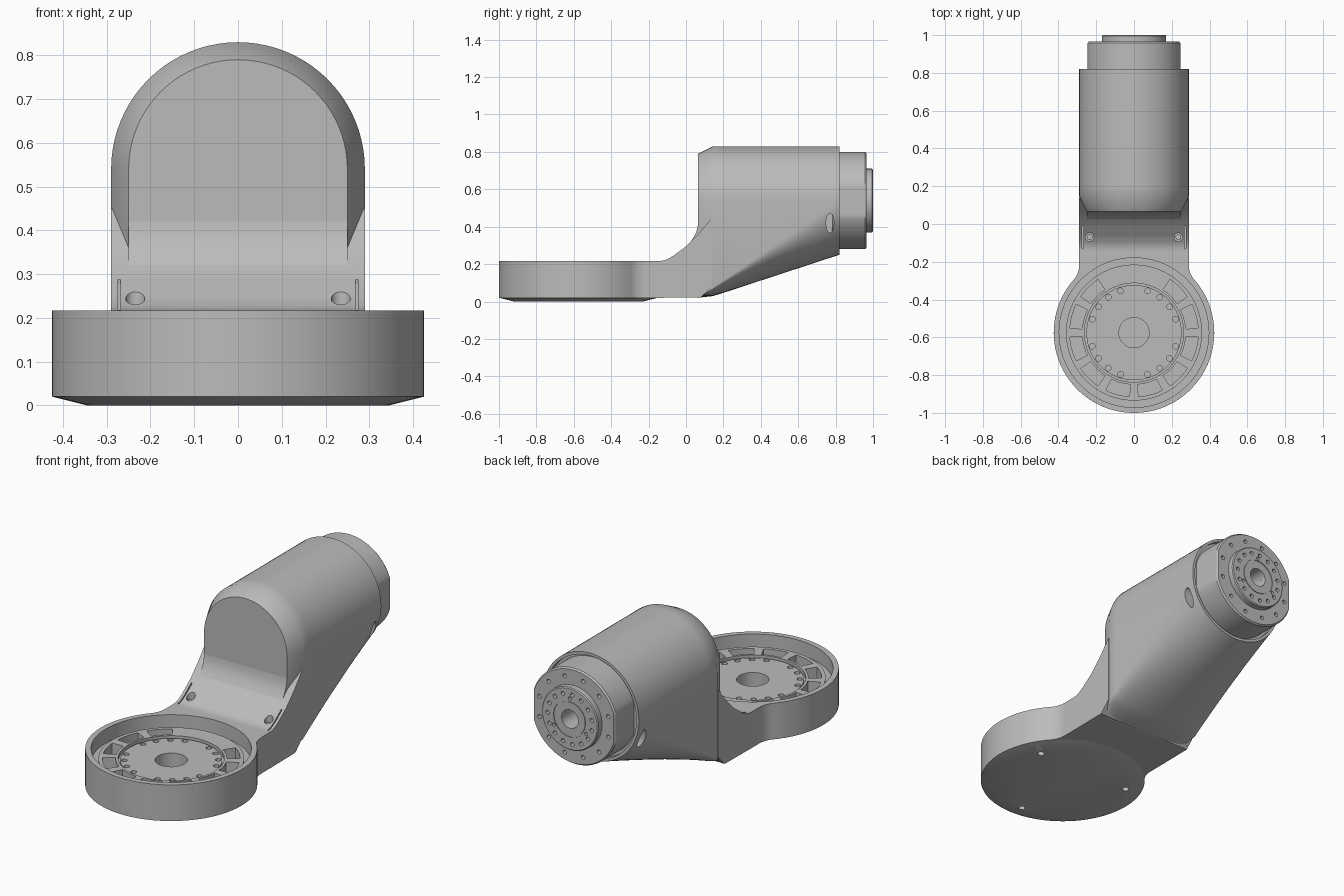
import bpy, bmesh
from math import sin, cos, pi, radians, sqrt, atan2
from mathutils import Matrix, Vector

cube = bpy.data.objects.get("Cube")
if cube:
    bpy.data.objects.remove(cube, do_unlink=True)

gray = bpy.data.materials.new("machined_gray")
gray.use_nodes = True
color = (0.5, 0.5, 0.5, 1)
gray.diffuse_color = color
gray.node_tree.nodes["Principled BSDF"].inputs["Base Color"].default_value = color

CUP = Matrix.Translation((0, -0.575, 0))
BARREL_Z = 0.54
ALONG_Y = Matrix.Translation((0, 0, BARREL_Z)) @ Matrix.Rotation(-pi / 2, 4, 'X')
HALF = 0.29


def loft(bm, rings, matrix=Matrix(), wrap=False):
    """Skin a list of point rings; cap the ends, or wrap the last to the first."""
    vs = [[bm.verts.new(matrix @ Vector(p)) for p in r] for r in rings]
    n = len(vs[0])
    pairs = list(zip(vs, vs[1:])) + ([(vs[-1], vs[0])] if wrap else [])
    for a, b in pairs:
        for i in range(n):
            j = (i + 1) % n
            bm.faces.new((a[i], a[j], b[j], b[i]))
    if not wrap:
        bm.faces.new(vs[0])
        bm.faces.new(vs[-1])


def circle(r, z, n=96, cx=0, cy=0, flat=9):
    return [(max(-flat, min(flat, cx + r * cos(2 * pi * i / n))),
             cy + r * sin(2 * pi * i / n), z) for i in range(n)]


def rod(bm, r, z0, z1, matrix, cx=0, cy=0, n=20):
    loft(bm, [circle(r, z0, n, cx, cy), circle(r, z1, n, cx, cy)], matrix)


def holes(bm, r, radius, angles, z0, z1, matrix):
    for a in angles:
        t = radians(a)
        rod(bm, r, z0, z1, matrix, radius * cos(t), radius * sin(t), 16)


def lathe(bm, profile, matrix, n=96):
    loft(bm, [[(r * cos(2 * pi * i / n), r * sin(2 * pi * i / n), z) for r, z in profile]
              for i in range(n)], matrix, True)


def side_prism(bm, pts, half):
    loft(bm, [[(x, y, z) for y, z in pts] for x in (-half, half)])


def make(name, bm, cutter=None):
    """Turn a bmesh into an object, optionally carved by a cutter bmesh."""
    bmesh.ops.recalc_face_normals(bm, faces=bm.faces)
    me = bpy.data.meshes.new(name)
    bm.to_mesh(me)
    bm.free()
    me.materials.append(gray)
    ob = bpy.data.objects.new(name, me)
    bpy.context.collection.objects.link(ob)
    if cutter:
        tool = make(name + "_cutter", cutter)
        tool.hide_render = True
        mod = ob.modifiers.new("cut", 'BOOLEAN')
        mod.operation, mod.solver, mod.object = 'DIFFERENCE', 'EXACT', tool
        bpy.context.view_layer.update()
        dg = bpy.context.evaluated_depsgraph_get()
        cut = bpy.data.meshes.new_from_object(ob.evaluated_get(dg))
        ob.modifiers.clear()
        ob.data = cut
        bpy.data.objects.remove(tool, do_unlink=True)
    for p in ob.data.polygons:
        p.use_smooth = True
    ob.data.set_sharp_from_angle(angle=radians(28))
    return ob


# Round cup, flaring with small fillets into the neck
R, F = 0.425, 0.12
fx = HALF + F
fy = sqrt((R + F) ** 2 - fx ** 2)
join = atan2(fy, fx)
half_plan = [(HALF, 0.435)]
half_plan += [(fx + F * cos(a), fy + F * sin(a))
              for a in [pi + join * i / 10 for i in range(11)]]
half_plan += [(R * cos(a), R * sin(a))
              for a in [join - (join + pi / 2) * i / 40 for i in range(1, 41)]]
plan = half_plan + [(-x, y) for x, y in half_plan[-2::-1]]
cup, cut = bmesh.new(), bmesh.new()
loft(cup, [[(x, y, z) for x, y in plan] for z in (0.02, 0.217)], CUP)
rod(cut, 0.396, 0.08, 0.4, CUP, n=96)
holes(cut, 0.018, 0.33, (30, 150, 270), -0.1, 0.06, CUP)
make("base_cup", cup, cut)

# Bevelled underside of the cup
under, cut = bmesh.new(), bmesh.new()
loft(under, [circle(0.345, 0), circle(R, 0.02)], CUP)
holes(cut, 0.018, 0.33, (30, 150, 270), -0.1, 0.1, CUP)
make("cup_underside", under, cut)

# Mounting floor with ring of pockets, bolt holes and centre bore
floor, cut = bmesh.new(), bmesh.new()
lathe(floor, [(0.08, 0.075), (0.08, 0.155), (0.252, 0.155), (0.252, 0.145), (0.262, 0.145),
              (0.262, 0.165), (0.36, 0.165), (0.36, 0.14), (0.398, 0.14), (0.398, 0.075)], CUP)
for k in range(12):
    mid = 15 + 30 * k
    if mid in (75, 105):
        continue
    arc = [radians(mid - 11 + 22 * i / 8) for i in range(9)]
    sector = [(0.34 * cos(a), 0.34 * sin(a)) for a in arc]
    sector += [(0.275 * cos(a), 0.275 * sin(a)) for a in reversed(arc)]
    loft(cut, [[(x, y, z) for x, y in sector] for z in (0.1, 0.3)], CUP)
bolts = [q + s for q in (0, 90, 180, 270) for s in (18, 36, 54, 72)]
holes(cut, 0.015, 0.232, bolts, 0.125, 0.3, CUP)
make("mounting_floor", floor, cut)

# Sloping neck with screw holes and edge slits
neck, cut = bmesh.new(), bmesh.new()
side_prism(neck, [(-0.14, 0.02), (-0.14, 0.217), (-0.12, 0.219), (-0.1, 0.226), (-0.07, 0.243),
                  (0, 0.295), (0.065, 0.36), (0.14, 0.45), (0.14, 0.08), (0.08, 0.022)], HALF)
for s in (-1, 1):
    rod(cut, 0.022, 0.21, 0.4, Matrix(), s * 0.235, -0.07)
    loft(cut, [[(s * 0.271 + dx, y, z) for dx, y in
                ((-0.003, -0.13), (0.003, -0.13), (0.003, -0.01), (-0.003, -0.01))]
               for z in (0.2, 0.4)])
make("neck", neck, cut)

# Screw heads in the neck
screws = bmesh.new()
for s in (-1, 1):
    rod(screws, 0.015, 0.2, 0.222, Matrix(), s * 0.235, -0.07)
make("neck_screws", screws)

# Fillet between neck and front face of the barrel
fillet = bmesh.new()
side_prism(fillet, [(0.015, 0.305), (0.04, 0.342), (0.055, 0.372), (0.063, 0.405),
                    (0.066, 0.43), (0.1, 0.43), (0.1, 0.305)], 0.25)
make("neck_fillet", fillet)


# Barrel: arched top, underside blending from flat to round
def barrel_ring(y):
    w = min(HALF, 0.25 + 0.04 * (y - 0.065) / 0.08)
    side = 0.022 + max(0, y - 0.07) * (BARREL_Z - 0.022) / 0.75
    low = min(0.02 + max(0, y - 0.07) * 0.125, 0.03) + max(0, y - 0.15) * 0.22 / 0.67
    low = min(low, side - 0.001)
    angles = [pi * i / 40 for i in range(41)]
    ring = [(w * cos(a), y, BARREL_Z + w * sin(a)) for a in angles]
    side = min(side, BARREL_Z - 0.002)
    return ring + [(-w * cos(a), y, side - (side - low) * sin(a)) for a in angles]


barrel, cut = bmesh.new(), bmesh.new()
loft(barrel, [barrel_ring(y) for y in (0.065, 0.145, 0.2, 0.3, 0.4, 0.5, 0.6, 0.7, 0.82)])
rod(cut, 0.275, 0.797, 1, ALONG_Y, n=96)
for s in (-1, 1):
    port = [(0.77 + 0.021 * cos(2 * pi * i / 24), 0.42 + 0.052 * sin(2 * pi * i / 24))
            for i in range(24)]
    loft(cut, [[(s * x, y, z) for y, z in port] for x in (0.19, 0.4)])
make("barrel", barrel, cut)

# Collar with flattened sides and bolt holes
collar, cut = bmesh.new(), bmesh.new()
loft(collar, [circle(0.26, 0.78, flat=0.245), circle(0.26, 0.957, flat=0.245),
              circle(0.253, 0.966, flat=0.24)], ALONG_Y)
holes(cut, 0.011, 0.215, range(15, 360, 30), 0.94, 1.1, ALONG_Y)
rod(cut, 0.05, 0.85, 1.1, ALONG_Y, n=40)
make("collar", collar, cut)

# Output flange with bolt circle and bore
flange, cut = bmesh.new(), bmesh.new()
lathe(flange, [(0.05, 0.95), (0.05, 1), (0.092, 1), (0.092, 0.996), (0.098, 0.996), (0.098, 1),
               (0.165, 1), (0.17, 0.995), (0.17, 0.95)], ALONG_Y)
holes(cut, 0.011, 0.135, range(0, 360, 24), 0.975, 1.1, ALONG_Y)
holes(cut, 0.009, 0.112, (30, 150, 270), 0.98, 1.1, ALONG_Y)
make("output_flange", flange, cut)
